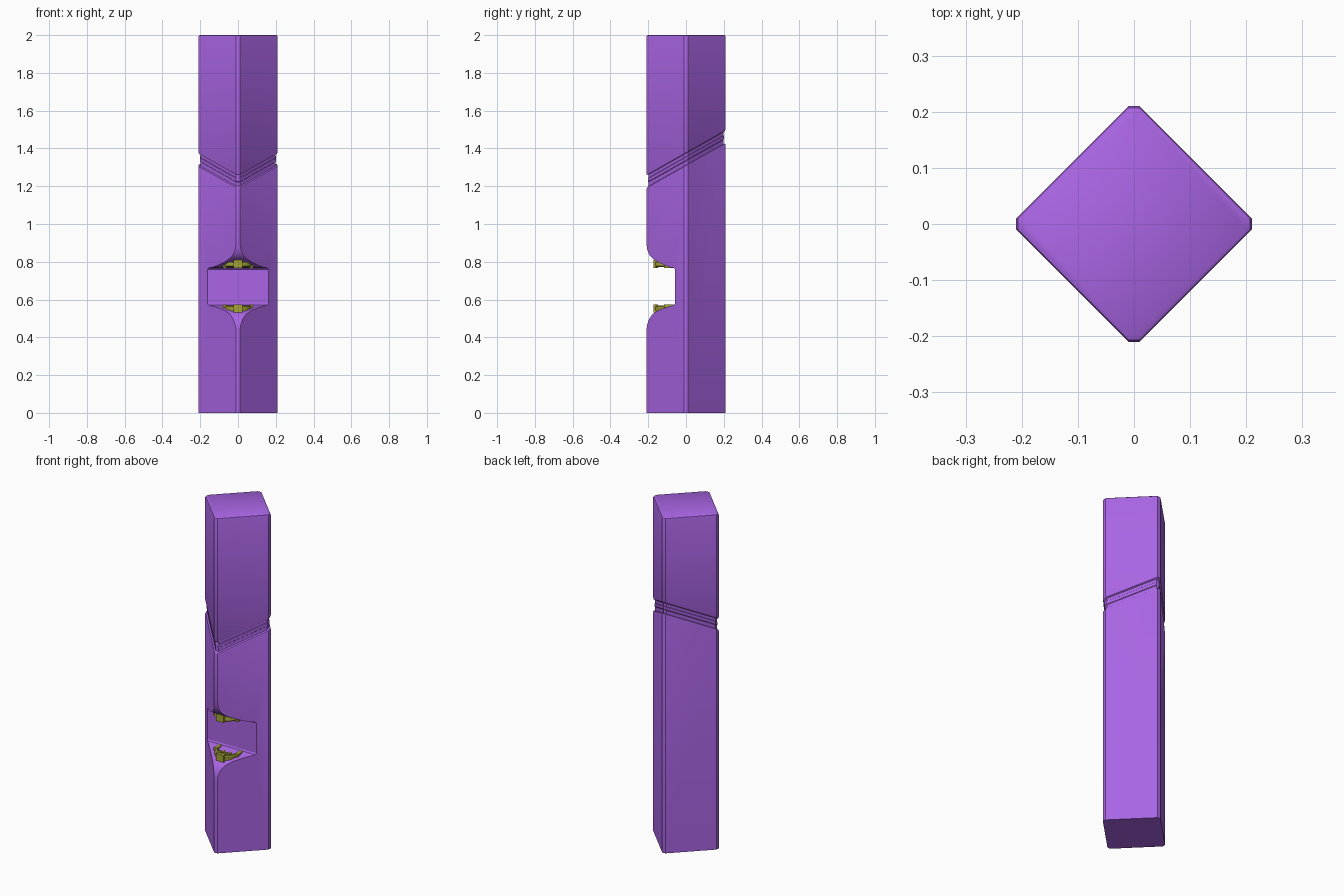
import bpy, bmesh, math
from mathutils import Matrix, Vector

if "Cube" in bpy.data.objects:
    bpy.data.objects.remove(bpy.data.objects["Cube"])


def material(name, color):
    m = bpy.data.materials.new(name)
    m.diffuse_color = (*color, 1)
    m.use_nodes = True
    m.node_tree.nodes["Principled BSDF"].inputs["Base Color"].default_value = m.diffuse_color
    return m


def make(name, bm, mat=None):
    bmesh.ops.recalc_face_normals(bm, faces=bm.faces)
    me = bpy.data.meshes.new(name)
    bm.to_mesh(me)
    bm.free()
    ob = bpy.data.objects.new(name, me)
    bpy.context.collection.objects.link(ob)
    if mat:
        me.materials.append(mat)
    return ob


def loft(bm, rings, close=False):
    loops = [[bm.verts.new(p) for p in r] for r in rings]
    pairs = list(zip(loops, loops[1:]))
    if close:
        pairs.append((loops[-1], loops[0]))
    for a, b in pairs:
        n = len(a)
        for i in range(n):
            bm.faces.new((a[i], a[(i + 1) % n], b[(i + 1) % n], b[i]))
    if not close:
        bm.faces.new(loops[0])
        bm.faces.new(loops[-1])


def smooth(ob, angle):
    bpy.ops.object.select_all(action='DESELECT')
    bpy.context.view_layer.objects.active = ob
    ob.select_set(True)
    bpy.ops.object.shade_smooth_by_angle(angle=math.radians(angle))


purple = material("purple", (0.40, 0.13, 0.78))
yellow = material("yellow", (0.38, 0.36, 0.04))

# Diamond section post: levels are (height at centre, slope in y, size)
corner = [(0.21, -0.01), (0.21, 0.01)]
section = []
for k in range(4):
    rot = Matrix.Rotation(k * math.pi / 2, 2)
    section += [rot @ Vector(p) for p in corner]
S = 0.565
levels = [(0, 0, 1.0), (1.300, 0.565, 1.0), (1.309, S, 0.985), (1.312, S, 0.94),
          (1.334, S, 0.94), (1.337, S, 0.955), (1.354, S, 0.955), (1.357, S, 0.94),
          (1.374, S, 0.94), (1.377, S, 0.985), (1.388, S, 1.0),
          (1.99, 0, 1.0), (1.997, 0, 0.985), (2.0, 0, 0.96)]
bm = bmesh.new()
loft(bm, [[(p.x * s, p.y * s, z + m * p.y * s) for p in section]
          for z, m, s in levels])
post = make("post", bm, purple)

# Curved notch through the front corner
profile = [(-0.3, 0.90), (-0.21, 0.90), (-0.205, 0.865), (-0.195, 0.838),
           (-0.178, 0.818), (-0.15, 0.80), (-0.115, 0.782), (-0.085, 0.771),
           (-0.065, 0.768), (-0.058, 0.76), (-0.058, 0.58), (-0.063, 0.572),
           (-0.085, 0.565), (-0.115, 0.556), (-0.15, 0.542), (-0.178, 0.522),
           (-0.195, 0.497), (-0.205, 0.468), (-0.21, 0.44), (-0.3, 0.44)]
bm = bmesh.new()
loft(bm, [[(x, y, z) for y, z in profile] for x in (-0.4, 0.4)])
cutter = make("notch_cutter", bm, purple)
cutter.hide_render = True
mod = post.modifiers.new("notch", 'BOOLEAN')
mod.operation = 'DIFFERENCE'
mod.solver = 'EXACT'
mod.object = cutter
bpy.context.view_layer.objects.active = post
bpy.ops.object.modifier_apply(modifier=mod.name)
bpy.data.objects.remove(cutter)
smooth(post, 30)


# Round grates facing each other in the notch
def box(bm, size, loc, angle=0):
    m = Matrix.Rotation(angle, 4, 'Z') @ Matrix.Translation(loc) @ Matrix.Diagonal((*size, 1))
    bmesh.ops.create_cube(bm, size=1, matrix=m)


def grate(name, z, flip):
    bm = bmesh.new()
    n = 16
    rim = [(0.058, -0.012), (0.074, -0.012), (0.076, 0.010), (0.070, 0.016), (0.060, 0.016)]
    loft(bm, [[(r * math.cos(a), r * math.sin(a), h) for r, h in rim]
              for a in (2 * math.pi * i / n for i in range(n))], close=True)
    # backing disc
    bmesh.ops.create_cone(bm, cap_ends=True, segments=n, radius1=0.064, radius2=0.064,
                          depth=0.012, matrix=Matrix.Translation((0, 0, -0.006)))
    # crossing bars
    for o in (-0.022, 0.022):
        box(bm, (0.008, 0.118, 0.012), (o, 0, 0.006))
        box(bm, (0.118, 0.008, 0.012), (0, o, 0.006))
    # clamps around the rim
    for k in range(4):
        box(bm, (0.022, 0.05, 0.042), (0.069, 0, 0), k * math.pi / 2)
    ob = make(name, bm, yellow)
    ob.data.transform(Matrix.Translation((0, -0.091, z)) @ Matrix.Diagonal((1, 1, flip, 1)))
    if flip < 0:
        ob.data.flip_normals()
    smooth(ob, 30)


grate("lower_grate", 0.552, 1)
grate("upper_grate", 0.788, -1)
